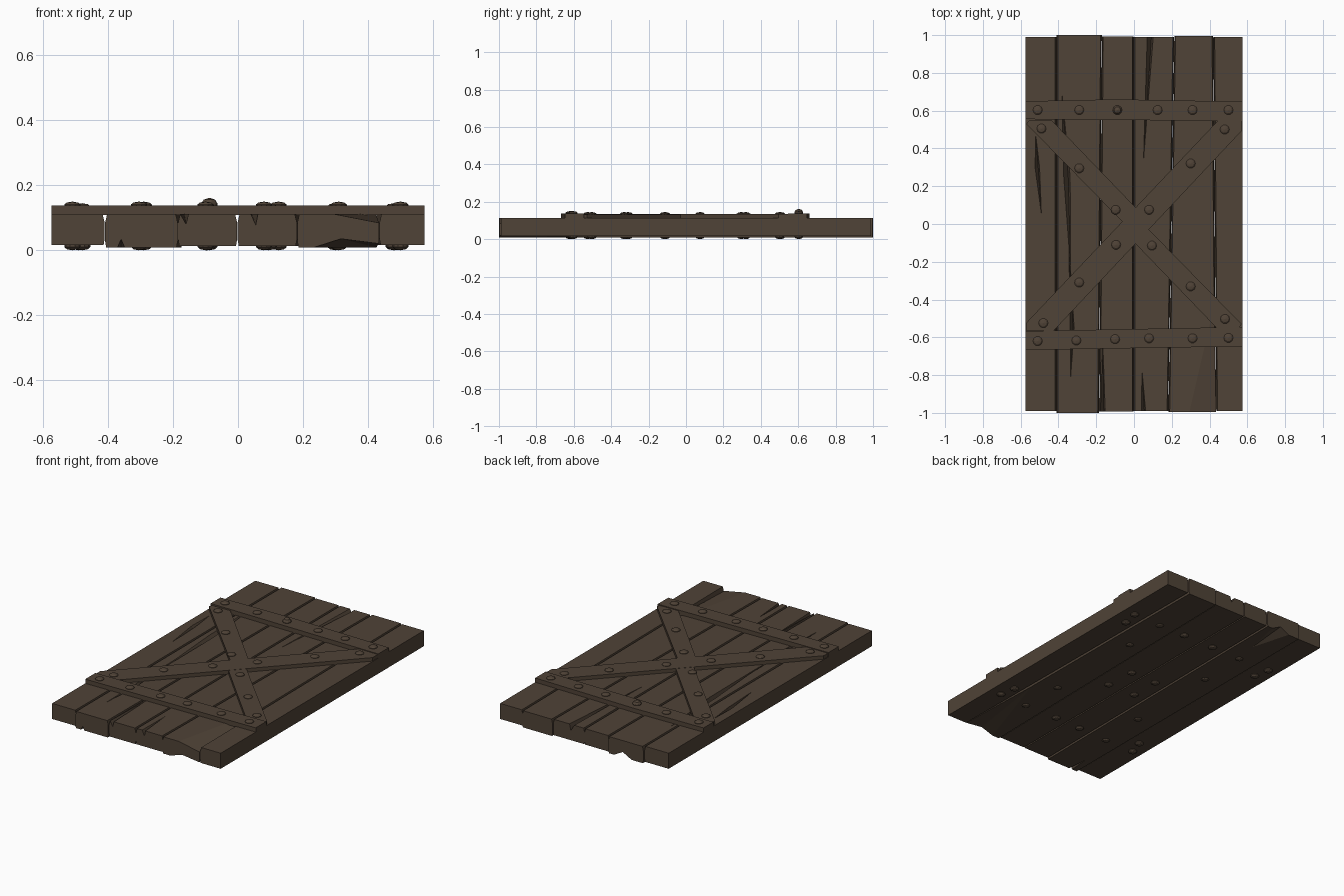
import bpy, bmesh, math
from mathutils import Vector

if "Cube" in bpy.data.objects:
    bpy.data.objects.remove(bpy.data.objects["Cube"])

wood = bpy.data.materials.new("dark brown wood")
wood.diffuse_color = (0.08, 0.056, 0.038, 1)
wood.use_nodes = True
wood.node_tree.nodes["Principled BSDF"].inputs["Base Color"].default_value = wood.diffuse_color


def finish(bm, name):
    bmesh.ops.recalc_face_normals(bm, faces=bm.faces)
    me = bpy.data.meshes.new(name)
    bm.to_mesh(me)
    bm.free()
    me.materials.append(wood)
    ob = bpy.data.objects.new(name, me)
    bpy.context.collection.objects.link(ob)
    return ob


def hull(points, name):
    bm = bmesh.new()
    for p in points:
        bm.verts.new(p)
    bmesh.ops.convex_hull(bm, input=bm.verts)
    return finish(bm, name)


def cut(ob, points):
    c = hull(points, "cutter")
    m = ob.modifiers.new("cut", 'BOOLEAN')
    m.operation, m.solver, m.object = 'DIFFERENCE', 'EXACT', c
    bpy.context.view_layer.objects.active = ob
    bpy.ops.object.modifier_apply(modifier=m.name)
    bpy.data.objects.remove(c)


def prism(poly, z0, z1, name):
    return hull([(x, y, z) for x, y in poly for z in (z0, z1)], name)


# Planks: (left x, right x) at the front end and at the back end, bottom z, half length
edges = [((-.575, -.41), (-.575, -.41), .016, .99),
         ((-.41, -.185), (-.41, -.17), .009, 1.0),
         ((-.185, -.002), (-.17, -.002), .014, .992),
         ((-.002, .182), (-.002, .213), .014, .99),
         ((.182, .435), (.213, .42), .009, .996),
         ((.435, .575), (.42, .575), .016, .99)]
planks = []
for i, (f, b, z0, L) in enumerate(edges):
    top, pts = .112, []
    for (l, r), y in ((f, -L), (b, L)):
        cl = 0.0 if i == 0 else .007
        cr = 0.0 if i == 5 else .007
        g = .0005
        pts += [(l + g, y, z0 + .02), (l + g, y, top - .028), (l + cl, y, top), (r - cr, y, top),
                (r - g, y, top - .028), (r - g, y, z0 + .02), (r - cr * .6, y, z0), (l + cl * .6, y, z0)]
    planks.append(hull(pts, "plank_%d" % (i + 1)))


# Cracks: V-shaped splits in the top faces
def crack(i, a, m, b, w, depth):
    pts = []
    for z in (.112, .16):
        pts += [(a[0], a[1], z), (m[0] - w, m[1], z), (m[0] + w, m[1], z), (b[0], b[1], z)]
    pts.append((m[0] + w * .4, m[1], .112 - depth))
    cut(planks[i], pts)


crack(0, (-.52, .47), (-.512, .3), (-.49, .05), .012, .03)
crack(1, (-.382, .70), (-.355, .25), (-.335, -.25), .017, .035)
crack(1, (-.345, -.1), (-.327, -.55), (-.335, -.81), .010, .03)
crack(3, (.05, .33), (.088, 1.03), (.09, 1.04), .017, .04)
crack(2, (-.165, -.63), (-.165, -1.03), (-.165, -1.04), .014, .035)
crack(3, (.042, -.77), (.052, -1.03), (.052, -1.04), .013, .04)

# Chips broken from plank ends
cut(planks[4], [(.415, -.45, .113), (.28, -1.03, .113), (.46, -1.03, .078), (.46, -.45, .105),
                (.28, -1.03, .2), (.46, -1.03, .2), (.46, -.45, .2)])
cut(planks[4], [(.22, -1.03, .008), (.31, -1.03, .037), (.46, -1.03, .018), (.43, -.4, .008),
                (.22, -1.03, -.05), (.46, -1.03, -.05), (.43, -.4, -.05)])
cut(planks[1], [(-.375, -1.03, .005), (-.36, -1.03, .04), (-.345, -1.03, .005), (-.36, -.85, .005),
                (-.36, -1.03, -.05)])
cut(planks[1], [(-.34, 1.03, .008), (-.27, 1.03, .045), (-.2, 1.03, .008), (-.26, .75, .008),
                (-.27, 1.03, -.05)])

# Straps across the planks
prism([(-.575, .555), (.575, .545), (.575, .648), (-.1, .66), (-.575, .65)], .108, .138, "back_strap")
prism([(-.575, -.667), (.575, -.648), (.575, -.545), (-.575, -.567)], .108, .138, "front_strap")

# Diagonal braces forming the cross
brace = [(-.572, -.565), (-.425, -.565), (.572, .495), (.572, .548), (.445, .548), (-.572, -.525)]
prism(brace, .108, .134, "diagonal_brace")
for s, nm in ((1, "left_half_brace"), (-1, "right_half_brace")):
    prism([(-.555 * s, .548 * s), (-.435 * s, .548 * s), (.035 * s, .06 * s),
           (-.045 * s, -.005 * s), (-.57 * s, .53 * s)], .108, .133, nm)


# Rivets: domes on the top with matching ends underneath
def dome(name, x, y, z, h, r=.025, n=10):
    bm = bmesh.new()
    rings = []
    for rr, hh in ((r, -.004), (r, .25 * h), (r * .7, .75 * h)):
        rings.append([bm.verts.new((x + rr * math.cos(2 * math.pi * k / n),
                                    y + rr * math.sin(2 * math.pi * k / n),
                                    z + (hh if hh > 0 else math.copysign(.004, -h)))) for k in range(n)])
    tip = bm.verts.new((x, y, z + h))
    bm.faces.new(rings[0])
    for a, b in zip(rings, rings[1:]):
        for k in range(n):
            bm.faces.new((a[k], a[(k + 1) % n], b[(k + 1) % n], b[k]))
    for k in range(n):
        bm.faces.new((rings[-1][k], rings[-1][(k + 1) % n], tip))
    return finish(bm, name)


# fix: lower rivets use a negative height, so rings use signed offsets
def rivet(x, y, ztop, h):
    dome("rivet_top", x, y, ztop, h)
    under = dome("rivet_under", x, y, 0, .014)
    for v in under.data.vertices:
        v.co.z = .014 - v.co.z
    under.data.flip_normals()


for x in (-.51, -.29, -.088, .125, .31, .50):
    rivet(x, .603, .138, .024 if x == -.088 else .012)
for x, y in ((-.51, -.62), (-.305, -.617), (-.1, -.61), (.08, -.605), (.31, -.605), (.5, -.603)):
    rivet(x, y, .138, .012)
for x, y in ((-.48, -.525), (-.29, -.31), (-.095, -.11), (.08, .075), (.30, .32), (.48, .5),
             (-.49, .505), (-.29, .295), (-.097, .075), (.095, -.115), (.30, -.33), (.482, -.503)):
    rivet(x, y, .133, .012)
